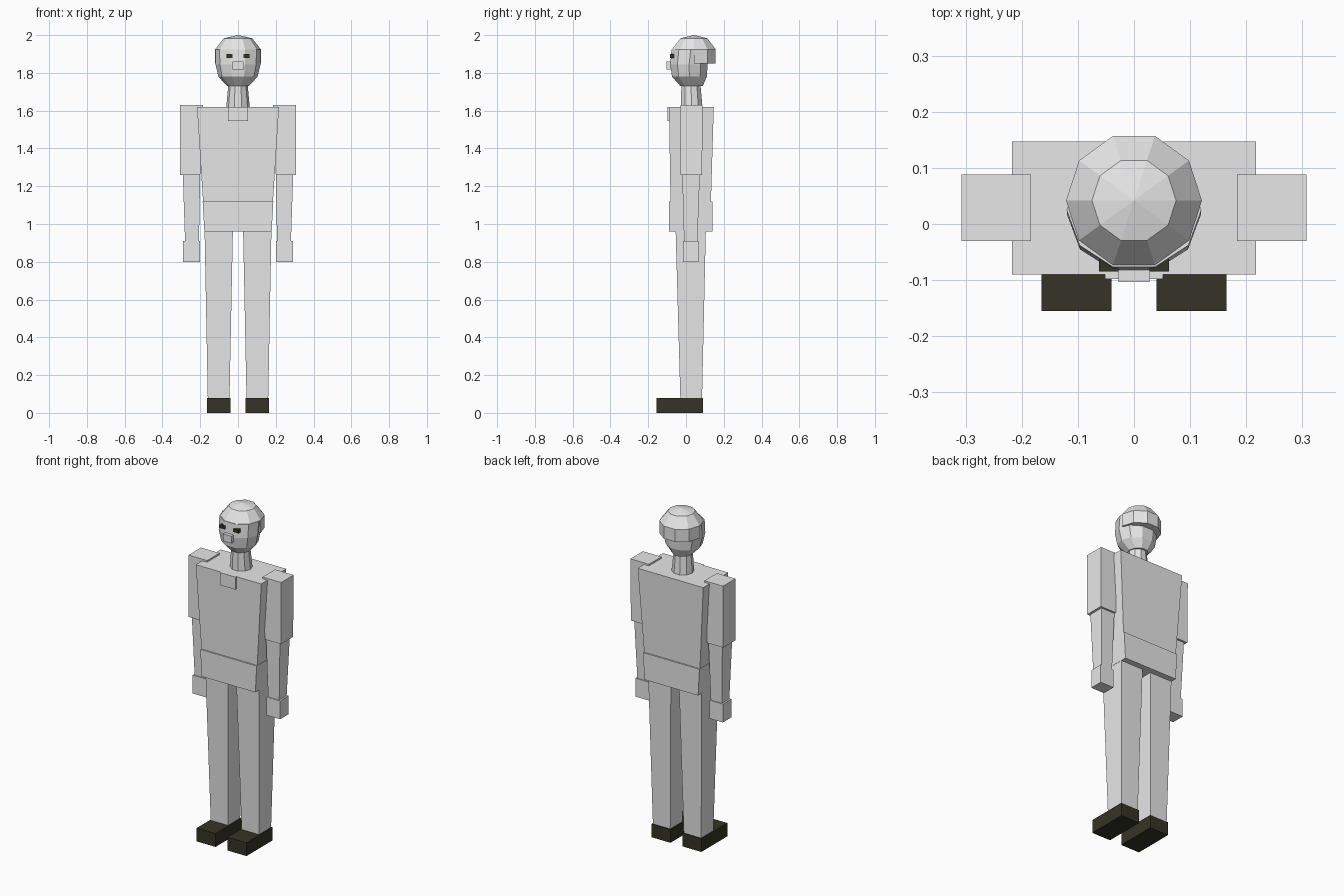
import bpy, bmesh, math

cube = bpy.data.objects.get("Cube")
if cube:
    bpy.data.objects.remove(cube, do_unlink=True)


def material(name, colour):
    m = bpy.data.materials.new(name)
    m.use_nodes = True
    m.diffuse_color = (*colour, 1)
    m.node_tree.nodes["Principled BSDF"].inputs["Base Color"].default_value = (*colour, 1)
    return m


GREY = material("light grey", (0.8, 0.8, 0.8))
DARK = material("dark olive", (0.034, 0.034, 0.02))


def loft(name, rings, mat):
    """Join matching point rings into a closed, flat shaded solid."""
    bm = bmesh.new()
    loops = [[bm.verts.new(p) for p in ring] for ring in rings]
    n = len(rings[0])
    for a, b in zip(loops, loops[1:]):
        for i in range(n):
            j = (i + 1) % n
            bm.faces.new((a[i], a[j], b[j], b[i]))
    bm.faces.new(loops[0][::-1])
    bm.faces.new(loops[-1])
    bmesh.ops.recalc_face_normals(bm, faces=bm.faces)
    mesh = bpy.data.meshes.new(name)
    bm.to_mesh(mesh)
    bm.free()
    mesh.materials.append(mat)
    obj = bpy.data.objects.new(name, mesh)
    bpy.context.scene.collection.objects.link(obj)
    return obj


def rect(z, x0, x1, y0, y1):
    return [(x0, y0, z), (x1, y0, z), (x1, y1, z), (x0, y1, z)]


def block(name, z0, bottom, z1, top=None, mat=GREY):
    return loft(name, [rect(z0, *bottom), rect(z1, *(top or bottom))], mat)


def pair(name, z0, bottom, z1, top=None, mat=GREY):
    block("left_" + name, z0, bottom, z1, top, mat)
    flip = lambda r: (-r[1], -r[0], r[2], r[3])
    block("right_" + name, z0, flip(bottom), z1, flip(top or bottom), mat)


def ring(z, cy, rx, ry, count=10, steps=10):
    angles = [math.tau * i / steps for i in range(count)]
    return [(rx * math.cos(a), cy + ry * math.sin(a), z) for a in angles]


# Body
block("hips", 0.96, (-0.178, 0.178, -0.09, 0.14), 1.12, (-0.187, 0.187, -0.09, 0.14))
block("torso", 1.12, (-0.185, 0.185, -0.082, 0.132), 1.62, (-0.217, 0.217, -0.09, 0.147))
block("collar_tab", 1.545, (-0.052, 0.052, -0.098, -0.08), 1.62)

# Arms
pair("upper_arm", 1.26, (0.2, 0.306, -0.03, 0.085), 1.63, (0.184, 0.307, -0.03, 0.088))
pair("forearm", 0.9, (0.207, 0.28, -0.01, 0.06), 1.26, (0.2, 0.292, -0.02, 0.073))
pair("hand", 0.8, (0.2, 0.29, -0.015, 0.065), 0.91)

# Legs
pair("leg", 0.08, (0.045, 0.16, -0.03, 0.085), 0.97, (0.027, 0.177, -0.055, 0.105))
pair("shoe", 0, (0.04, 0.165, -0.155, 0.09), 0.08, mat=DARK)

# Neck and head
loft("neck", [ring(1.62, 0.03, 0.062, 0.06), ring(1.74, 0.026, 0.051, 0.053)], GREY)
loft("head", [
    ring(1.73, 0.03, 0.057, 0.062),
    ring(1.78, 0.018, 0.104, 0.097),
    ring(1.845, 0.016, 0.119, 0.104),
    ring(1.925, 0.025, 0.12, 0.107),
], GREY)
loft("skull_cap", [
    ring(1.925, 0.042, 0.121, 0.121),
    ring(1.983, 0.042, 0.075, 0.075),
    ring(2.0, 0.042, 0.001, 0.001),
], GREY)
loft("back_of_head", [ring(z, 0.042, 0.121, 0.121, count=6) for z in (1.85, 1.925)], GREY)

# Face
block("nose", 1.818, (-0.028, 0.028, -0.103, -0.07), 1.86)
pair("eye", 1.879, (0.028, 0.062, -0.085, -0.06), 1.899, mat=DARK)
